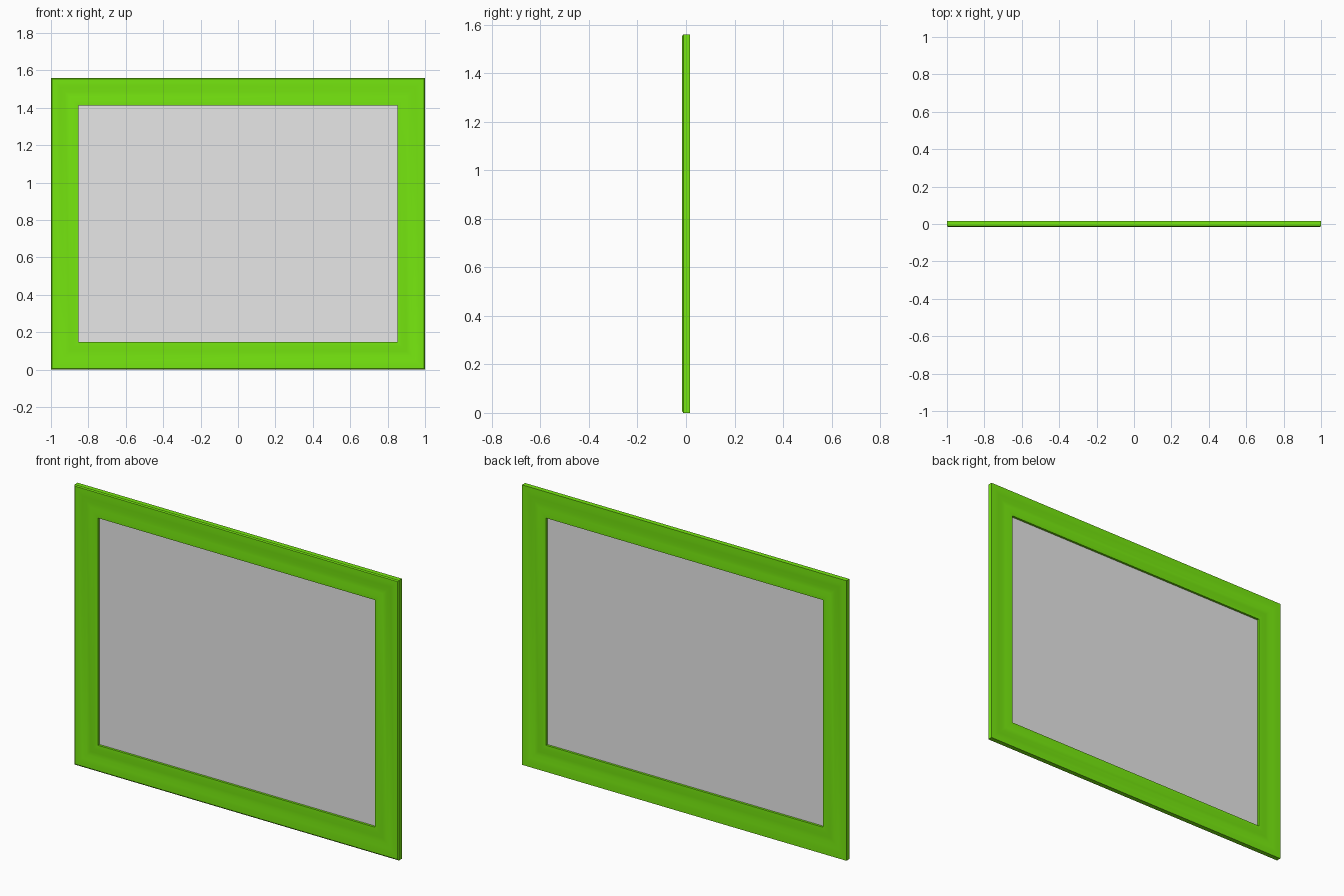
import bpy, bmesh, math

if "Cube" in bpy.data.objects:
    bpy.data.objects.remove(bpy.data.objects["Cube"], do_unlink=True)

WIDTH, HEIGHT, BORDER = 2.0, 1.56, 0.147


def material(name, rgb):
    mat = bpy.data.materials.new(name)
    mat.use_nodes = True
    mat.diffuse_color = (*rgb, 1)
    mat.node_tree.nodes["Principled BSDF"].inputs["Base Color"].default_value = (*rgb, 1)
    return mat


def add_object(name, bm, mat):
    bmesh.ops.recalc_face_normals(bm, faces=bm.faces)
    mesh = bpy.data.meshes.new(name)
    bm.to_mesh(mesh)
    bm.free()
    mesh.materials.append(mat)
    obj = bpy.data.objects.new(name, mesh)
    bpy.context.collection.objects.link(obj)
    return obj


def rectangle(bm, inset, y):
    """Four corners of an upright rectangle, inset from the outer edge."""
    x = WIDTH / 2 - inset
    return [bm.verts.new((px, y, pz)) for px, pz in
            ((-x, inset), (x, inset), (x, HEIGHT - inset), (-x, HEIGHT - inset))]


# Moulding section: inset from the outer edge, distance from the centre plane
groove = [(0.025, 0.016), (0.05, 0.0135), (0.075, 0.0105),
          (0.1, 0.0125), (0.125, 0.015), (BORDER, 0.0135)]
front = [(0, -0.011), (0.006, -0.0155)] + [(i, -d) for i, d in groove]
back = [(i, d) for i, d in reversed(groove)] + [(0, 0.0155)]

# Mitred picture frame, grooved on both faces
bm = bmesh.new()
rings = [rectangle(bm, i, y) for i, y in front + back]
for a, b in zip(rings, rings[1:] + rings[:1]):
    for k in range(4):
        n = (k + 1) % 4
        bm.faces.new((a[k], a[n], b[n], b[k]))
frame = add_object("frame", bm, material("bright green", (0.22, 0.97, 0.006)))
bpy.ops.object.select_all(action="DESELECT")
frame.select_set(True)
bpy.context.view_layer.objects.active = frame
bpy.ops.object.shade_smooth_by_angle(angle=math.radians(30))

# Thin pane seated in the opening
bm = bmesh.new()
near, far = (rectangle(bm, BORDER - 0.003, y) for y in (-0.001, 0.001))
bm.faces.new(near)
bm.faces.new(far)
for k in range(4):
    n = (k + 1) % 4
    bm.faces.new((near[k], near[n], far[n], far[k]))
add_object("pane", bm, material("light grey", (0.8, 0.8, 0.8)))
